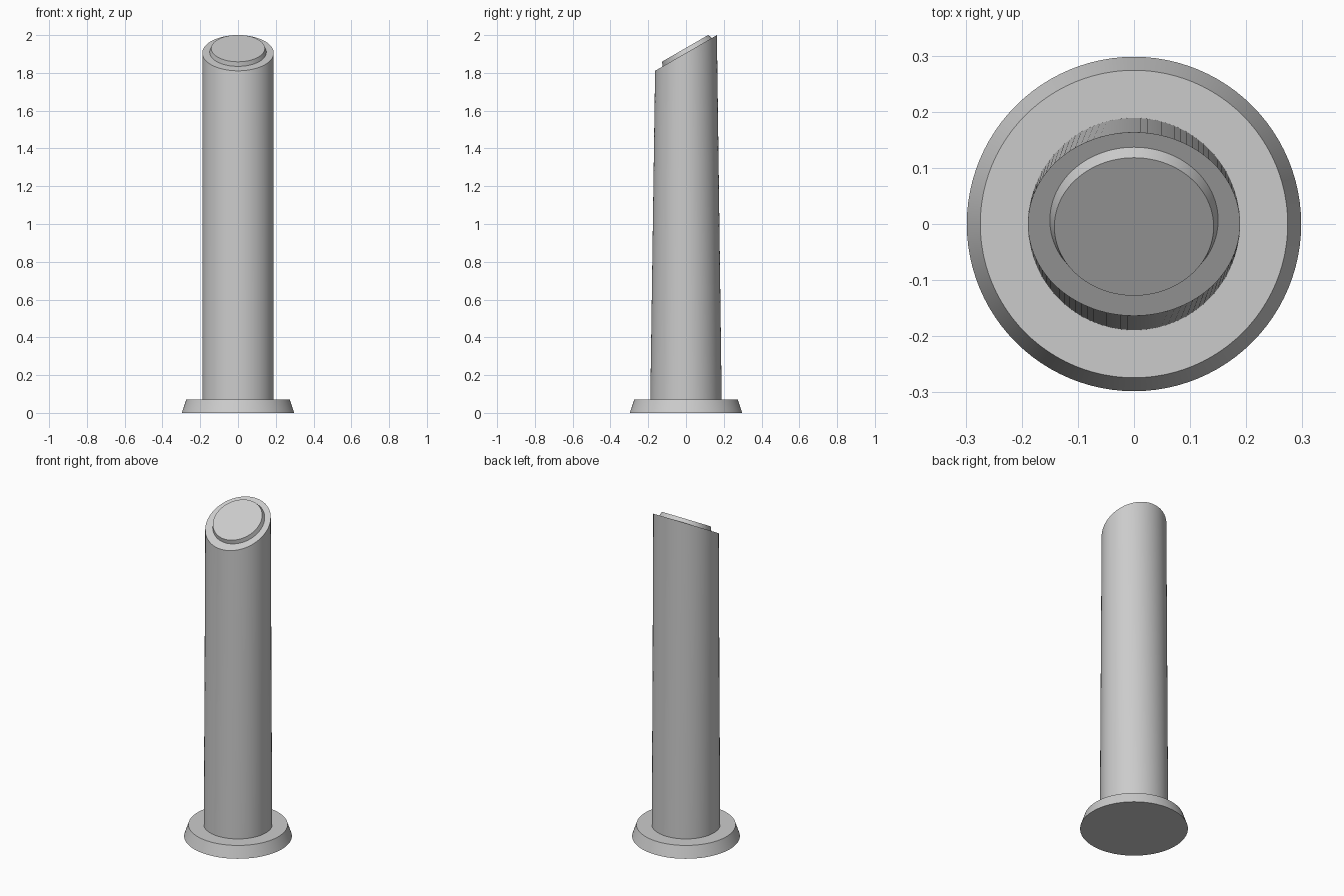
import bpy, bmesh
from math import radians, sin, cos
from mathutils import Vector, Matrix

if "Cube" in bpy.data.objects:
    bpy.data.objects.remove(bpy.data.objects["Cube"])

SEGS = 96
TILT = Matrix.Rotation(radians(30), 3, 'X')
FLAT = Matrix.Identity(3)
NORMAL = TILT @ Vector((0, 0, 1))


def loft(name, lower, upper):
    """Closed solid between two circles, each given as (radius, centre, rotation)."""
    bm = bmesh.new()
    rings = []
    for radius, centre, rot in (lower, upper):
        ring = []
        for i in range(SEGS):
            a = radians(360 * i / SEGS)
            p = rot @ Vector((radius * cos(a), radius * sin(a), 0))
            ring.append(bm.verts.new(p + Vector(centre)))
        rings.append(ring)
    for i in range(SEGS):
        j = (i + 1) % SEGS
        bm.faces.new((rings[0][i], rings[0][j], rings[1][j], rings[1][i]))
    bm.faces.new(rings[0][::-1])
    bm.faces.new(rings[1])
    mesh = bpy.data.meshes.new(name)
    bm.to_mesh(mesh)
    bm.free()
    obj = bpy.data.objects.new(name, mesh)
    bpy.context.collection.objects.link(obj)
    bpy.ops.object.select_all(action='DESELECT')
    obj.select_set(True)
    bpy.context.view_layer.objects.active = obj
    bpy.ops.object.shade_smooth_by_angle(angle=radians(30))
    return obj


# Bevelled foot
loft("base_flange", (0.298, (0, 0, 0), FLAT), (0.274, (0, 0, 0.07), FLAT))

# Round post ending in a slanted face
top = Vector((0, 0, 1.9055))
loft("post", (0.189, (0, 0, 0.07), FLAT), (0.189, top, TILT))

# Raised panel on the slanted face
panel = top + TILT @ Vector((0, 0.008, 0))
loft("top_panel", (0.15, panel, TILT), (0.142, panel + NORMAL * 0.0235, TILT))
